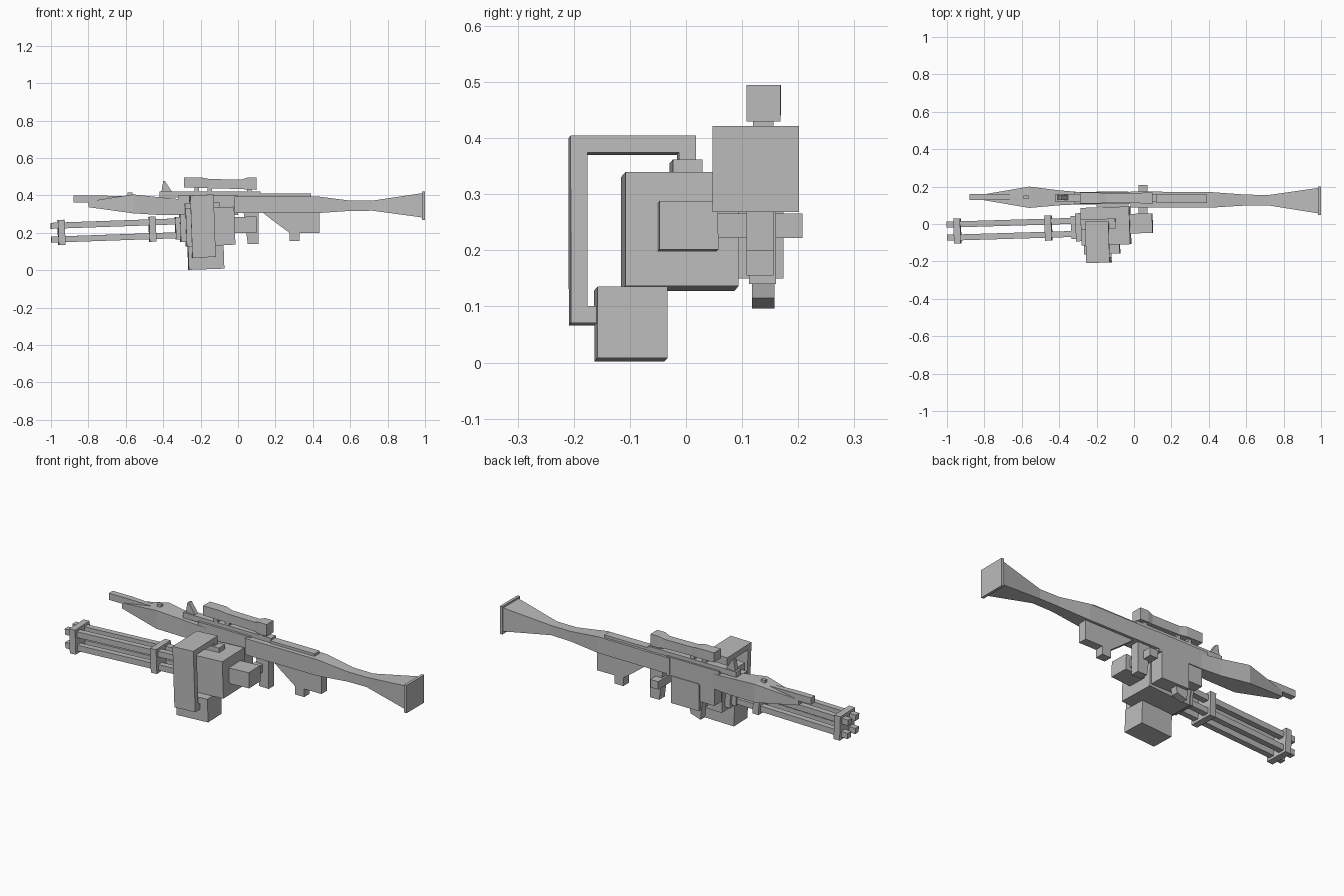
import bpy, bmesh
from mathutils import Matrix, Vector

cube = bpy.data.objects.get("Cube")
if cube:
    bpy.data.objects.remove(cube, do_unlink=True)

grey = bpy.data.materials.new("plain grey")
grey.use_nodes = True
grey.diffuse_color = (0.5, 0.5, 0.5, 1)
for node in grey.node_tree.nodes:
    if node.type == 'BSDF_PRINCIPLED':
        node.inputs["Base Color"].default_value = grey.diffuse_color

# The rotary gun sits slightly pitched and yawed about its housing centre
PIVOT = Vector((-0.15, -0.013, 0.23))
TILT = (Matrix.Translation(PIVOT) @ Matrix.Rotation(0.03, 4, 'Z')
        @ Matrix.Rotation(-0.035, 4, 'Y') @ Matrix.Translation(-PIVOT))


def finish(name, bm, tilt=False):
    if tilt:
        bm.transform(TILT)
    bmesh.ops.recalc_face_normals(bm, faces=bm.faces)
    mesh = bpy.data.meshes.new(name)
    bm.to_mesh(mesh)
    bm.free()
    mesh.materials.append(grey)
    obj = bpy.data.objects.new(name, mesh)
    bpy.context.scene.collection.objects.link(obj)
    return obj


def box(name, x, y, z, tilt=False):
    """Box from (low, high) pairs."""
    bm = bmesh.new()
    bmesh.ops.create_cube(bm, size=1)
    for v in bm.verts:
        v.co = [(lo + hi) / 2 + c * (hi - lo) for c, (lo, hi) in zip(v.co, (x, y, z))]
    return finish(name, bm, tilt)


def prism(name, points, axis, low, high, tilt=False):
    """Extrude an outline along x (points are y, z) or y (points are x, z)."""
    bm = bmesh.new()
    place = (lambda p, d: (d, p[0], p[1])) if axis == 'x' else (lambda p, d: (p[0], d, p[1]))
    rings = [[bm.verts.new(place(p, d)) for p in points] for d in (low, high)]
    bridge(bm, rings)
    return finish(name, bm, tilt)


def bridge(bm, rings):
    n = len(rings[0])
    for a, b in zip(rings, rings[1:]):
        for i in range(n):
            bm.faces.new((a[i], a[(i + 1) % n], b[(i + 1) % n], b[i]))
    bm.faces.new(rings[0])
    bm.faces.new(rings[-1])


def loft(name, sections):
    """Rectangular sections (x, centre y, half width, bottom, top) along x."""
    bm = bmesh.new()
    rings = [[bm.verts.new((x, y + sy * w, z)) for sy, z in
              ((-1, lo), (1, lo), (1, hi), (-1, hi))]
             for x, y, w, lo, hi in sections]
    bridge(bm, rings)
    return finish(name, bm)


# Launcher tube with narrowed waist and flared rear
loft("launcher_tube", [
    (-0.02, 0.131, 0.043, 0.305, 0.395), (0.42, 0.129, 0.041, 0.305, 0.395),
    (0.60, 0.128, 0.029, 0.317, 0.372), (0.72, 0.127, 0.028, 0.318, 0.372),
    (0.985, 0.125, 0.068, 0.282, 0.412)])
box("rear_flange", (0.985, 1.0), (0.047, 0.201), (0.268, 0.422))
box("launcher_forward_body", (-0.32, 0.0), (0.106, 0.17), (0.295, 0.4))
box("top_rail", (-0.42, 0.12), (0.118, 0.16), (0.39, 0.42))
box("rear_top_rail", (0.12, 0.39), (0.112, 0.158), (0.39, 0.409))

# Warhead with a square nose rod
loft("warhead", [
    (-0.80, 0.143, 0.016, 0.337, 0.368), (-0.56, 0.143, 0.057, 0.304, 0.405),
    (-0.40, 0.14, 0.04, 0.294, 0.388), (-0.25, 0.137, 0.03, 0.295, 0.375)])
loft("nose_rod", [
    (-0.88, 0.144, 0.017, 0.363, 0.4), (-0.76, 0.144, 0.017, 0.363, 0.4),
    (-0.60, 0.144, 0.012, 0.36, 0.395)])
box("warhead_bead", (-0.59, -0.565), (0.134, 0.152), (0.395, 0.416))
prism("front_sight", [(-0.4, 0.476), (-0.39, 0.476), (-0.35, 0.415), (-0.41, 0.415)],
      'y', 0.128, 0.154)

# Scope on two mounts
loft("scope", [
    (-0.29, 0.139, 0.03, 0.442, 0.495), (-0.19, 0.139, 0.03, 0.44, 0.495),
    (-0.15, 0.138, 0.024, 0.438, 0.487), (0.02, 0.138, 0.024, 0.434, 0.485),
    (0.05, 0.138, 0.03, 0.431, 0.495), (0.10, 0.138, 0.03, 0.43, 0.495)])
for label, x in (("front", -0.22), ("middle", -0.15), ("rear", 0.06)):
    box(label + "_scope_mount", (x - 0.012, x + 0.012), (0.119, 0.156), (0.415, 0.445))

# Launcher underside: grips, receiver, magazine and cross bar
prism("rear_grip", [(0.13, 0.31), (0.18, 0.27), (0.275, 0.2), (0.275, 0.155),
                    (0.33, 0.155), (0.33, 0.2), (0.435, 0.2), (0.435, 0.31)],
      'y', 0.108, 0.156)
prism("trigger_grip", [(0.03, 0.31), (0.11, 0.31), (0.11, 0.14), (0.052, 0.14)],
      'y', 0.112, 0.16)
box("receiver", (-0.2, -0.03), (0.094, 0.174), (0.15, 0.3))
box("receiver_front", (-0.29, -0.2), (0.105, 0.165), (0.2, 0.3))
prism("magazine", [(-0.21, 0.2), (-0.12, 0.2), (-0.14, 0.115), (-0.2, 0.096)],
      'y', 0.118, 0.158)
box("cross_bar", (0.025, 0.073), (0.04, 0.208), (0.222, 0.266))

# Rotary gun housing
box("gun_housing", (-0.28, -0.02), (-0.112, 0.09), (0.132, 0.335), True)
box("housing_collar", (-0.31, -0.27), (-0.088, 0.062), (0.155, 0.305), True)
box("barrel_collar", (-0.335, -0.3), (-0.074, 0.048), (0.17, 0.291), True)
box("motor_box", (-0.03, 0.1), (-0.055, 0.05), (0.193, 0.279), True)
box("feed_port", (-0.28, -0.095), (-0.025, 0.028), (0.33, 0.36), True)

# Four barrels held by two clamps
for ys, side in ((-1, "right"), (1, "left")):
    for zs, level in ((-1, "lower"), (1, "upper")):
        y, z = PIVOT.y + ys * 0.035, PIVOT.z + zs * 0.037
        box(level + "_" + side + "_barrel", (-1.0, -0.32),
            (y - 0.016, y + 0.016), (z - 0.016, z + 0.016), True)
for label, x in (("front", -0.945), ("rear", -0.458)):
    box(label + "_barrel_clamp", (x - 0.018, x + 0.018),
        (PIVOT.y - 0.067, PIVOT.y + 0.067), (PIVOT.z - 0.067, PIVOT.z + 0.067), True)

# Ammunition box and the belt looping up to the feed port
box("ammo_box", (-0.275, -0.085), (-0.16, -0.035), (0.006, 0.133), True)
belt = prism("ammo_belt", [
    (-0.15, 0.07), (-0.206, 0.07), (-0.206, 0.404), (0.017, 0.404), (0.017, 0.35),
    (-0.013, 0.35), (-0.013, 0.374), (-0.176, 0.374), (-0.176, 0.1), (-0.15, 0.1)],
    'x', -0.255, -0.13, True)
